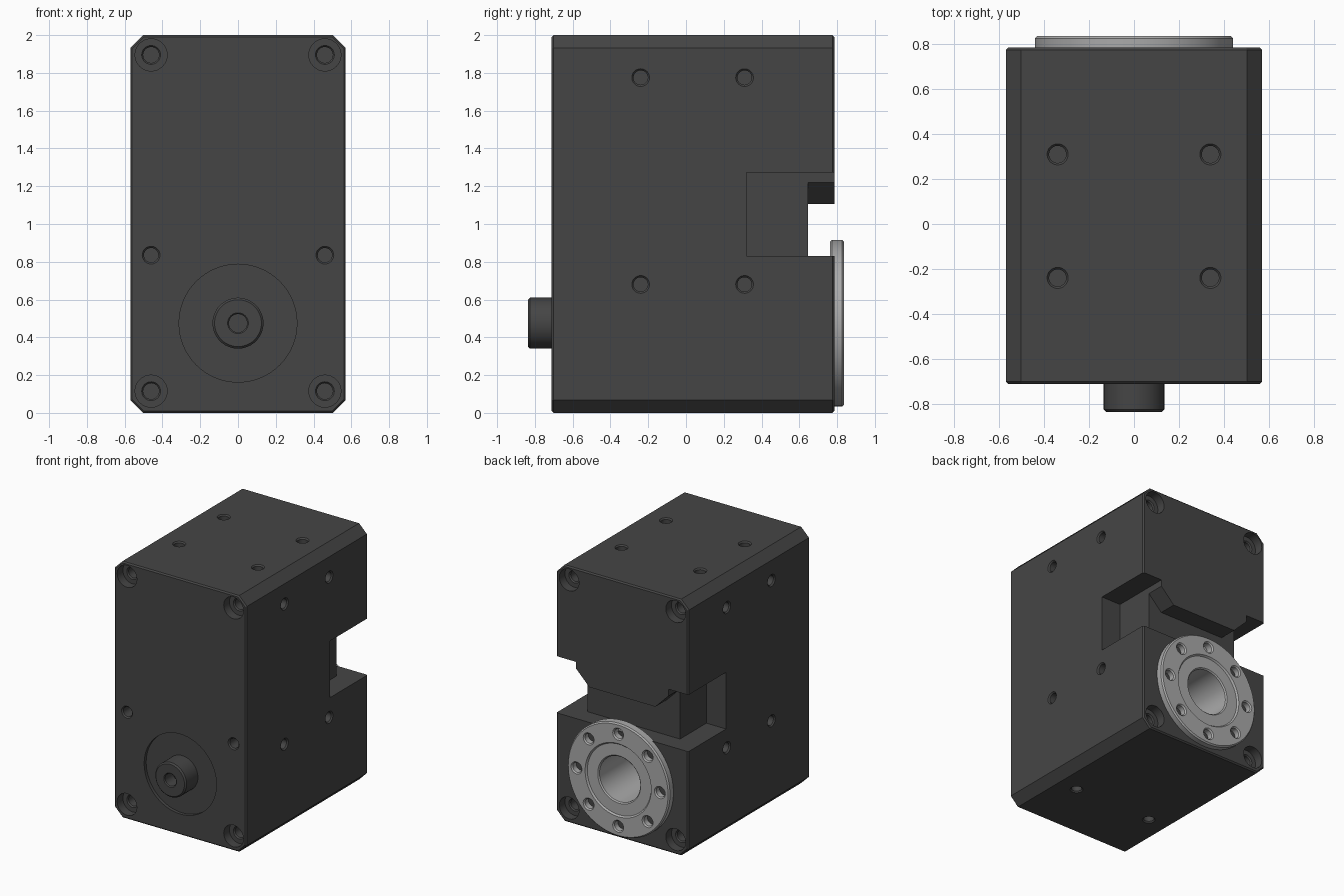
import bpy, bmesh, math
from mathutils import Vector

if "Cube" in bpy.data.objects:
    bpy.data.objects.remove(bpy.data.objects["Cube"])

def material(name, v):
    m = bpy.data.materials.new(name)
    m.diffuse_color = (v, v, v, 1)
    m.use_nodes = True
    m.node_tree.nodes["Principled BSDF"].inputs["Base Color"].default_value = m.diffuse_color
    return m

DARK, METAL = material("dark_body", 0.06), material("light_metal", 0.4)

def to_object(bm, name, mat=None):
    bmesh.ops.recalc_face_normals(bm, faces=bm.faces)
    me = bpy.data.meshes.new(name)
    bm.to_mesh(me)
    bm.free()
    ob = bpy.data.objects.new(name, me)
    bpy.context.collection.objects.link(ob)
    if mat:
        me.materials.append(mat)
    return ob

def lathe(bm, profile, origin, direction, closed=False, n=48):
    """Revolve (radius, distance) points about an axis."""
    d = Vector(direction)
    u = d.orthogonal().normalized()
    v = d.cross(u)
    rings = []
    for r, t in profile:
        c = Vector(origin) + d * t
        if r == 0:
            rings.append([bm.verts.new(c)] * n)
        else:
            rings.append([bm.verts.new(c + r * (u * math.cos(a) + v * math.sin(a)))
                          for a in (2 * math.pi * i / n for i in range(n))])
    pairs = list(zip(rings, rings[1:]))
    if closed:
        pairs.append((rings[-1], rings[0]))
    for p, q in pairs:
        for i in range(n):
            j = (i + 1) % n
            bm.faces.new(list(dict.fromkeys((p[i], p[j], q[j], q[i]))))

def extrude_y(bm, pts, y0, y1):
    """Extrude an (x, z) outline along y."""
    f = bm.faces.new([bm.verts.new((x, y0, z)) for x, z in pts])
    new = bmesh.ops.extrude_face_region(bm, geom=[f])["geom"]
    bmesh.ops.translate(bm, vec=(0, y1 - y0, 0),
                        verts=[g for g in new if isinstance(g, bmesh.types.BMVert)])

def cut(ob, cutter_bm):
    cutter = to_object(cutter_bm, "cutter")
    cutter.hide_render = True
    mod = ob.modifiers.new("cut", "BOOLEAN")
    mod.operation, mod.solver, mod.object = "DIFFERENCE", "EXACT", cutter
    bpy.context.view_layer.objects.active = ob
    bpy.ops.object.modifier_apply(modifier=mod.name)
    bpy.data.objects.remove(cutter)

def smooth(ob):
    bpy.ops.object.select_all(action="DESELECT")
    ob.select_set(True)
    bpy.context.view_layer.objects.active = ob
    bpy.ops.object.shade_smooth_by_angle(angle=math.radians(25))

F, B, W, C, AXIS = -0.712, 0.785, 0.57, 0.067, 0.475
SIDES = (-1, 1)
HOLE = [(0, -.05), (.047, -.05), (.047, 0), (.038, .01), (.038, .15), (0, .15)]
COUNTERBORE = [(0, -.05), (.085, -.05), (.085, .07), (.05, .07),
               (.042, .08), (.042, .25), (0, .25)]

# Housing: chamfered block with slightly broken front and back edges
bm = bmesh.new()
extrude_y(bm, [(-W + C, 0), (W - C, 0), (W, C), (W, 2 - C),
               (W - C, 2), (-W + C, 2), (-W, 2 - C), (-W, C)], F, B)
rim = [e for e in bm.edges if abs(e.verts[0].co.y - e.verts[1].co.y) < 1e-5]
bmesh.ops.bevel(bm, geom=rim, offset=0.01, segments=1, affect="EDGES")
housing = to_object(bm, "housing", DARK)

# Side connector pockets
bm = bmesh.new()
for s in SIDES:
    extrude_y(bm, [(s * .4, .83), (s * .7, .83), (s * .7, 1.272), (s * .4, 1.272)], .32, .9)
cut(housing, bm)

# Rear cable slot with a sloped upper lip
bm = bmesh.new()
extrude_y(bm, [(-.4, .83), (.4, .83), (.4, 1.22), (.285, 1.105),
               (-.285, 1.105), (-.4, 1.22)], .645, .9)
cut(housing, bm)

# Screw holes, front recess and rear bore
bm = bmesh.new()
for s in SIDES:
    for z in (.115, 1.895):
        lathe(bm, COUNTERBORE, (s * .46, F, z), (0, 1, 0), n=32)
        lathe(bm, COUNTERBORE, (s * .46, B, z), (0, -1, 0), n=32)
    lathe(bm, HOLE, (s * .46, F, .835), (0, 1, 0), n=32)
    for y in (-.24, .31):
        for z in (.68, 1.775):
            lathe(bm, HOLE, (s * W, y, z), (-s, 0, 0), n=32)
        lathe(bm, HOLE, (s * .34, y, 2), (0, 0, -1), n=32)
    lathe(bm, HOLE, (s * .34, -.24, 0), (0, 0, 1), n=32)
lathe(bm, [(0, -.05), (.312, -.05), (.312, .025), (0, .025)], (0, F, AXIS), (0, 1, 0), n=64)
lathe(bm, [(0, .35), (.2, .35), (.2, .9), (0, .9)], (0, 0, AXIS), (0, 1, 0), n=64)
cut(housing, bm)
smooth(housing)

# Front idler shaft with a centre hole
bm = bmesh.new()
lathe(bm, [(0, .65), (.135, .65), (.135, .826), (.124, .837), (.055, .837),
           (.048, .83), (.048, .73), (0, .73)], (0, 0, AXIS), (0, -1, 0))
smooth(to_object(bm, "front_shaft", DARK))

# Rear output flange with hollow hub
bm = bmesh.new()
lathe(bm, [(.176, .33), (.176, .815), (.185, .824), (.275, .824), (.285, .837),
           (.431, .837), (.441, .827), (.441, .773), (.431, .763), (.22, .763), (.22, .33)],
      (0, 0, AXIS), (0, 1, 0), closed=True, n=96)
flange = to_object(bm, "output_flange", METAL)

# Ring of eight flange bolt holes
bm = bmesh.new()
for i in range(8):
    a = i * math.pi / 4
    lathe(bm, [(0, -.05), (.047, -.05), (.047, 0), (.038, .01), (.038, .06), (0, .06)],
          (.36 * math.cos(a), .837, AXIS + .36 * math.sin(a)), (0, -1, 0), n=32)
cut(flange, bm)
smooth(flange)
